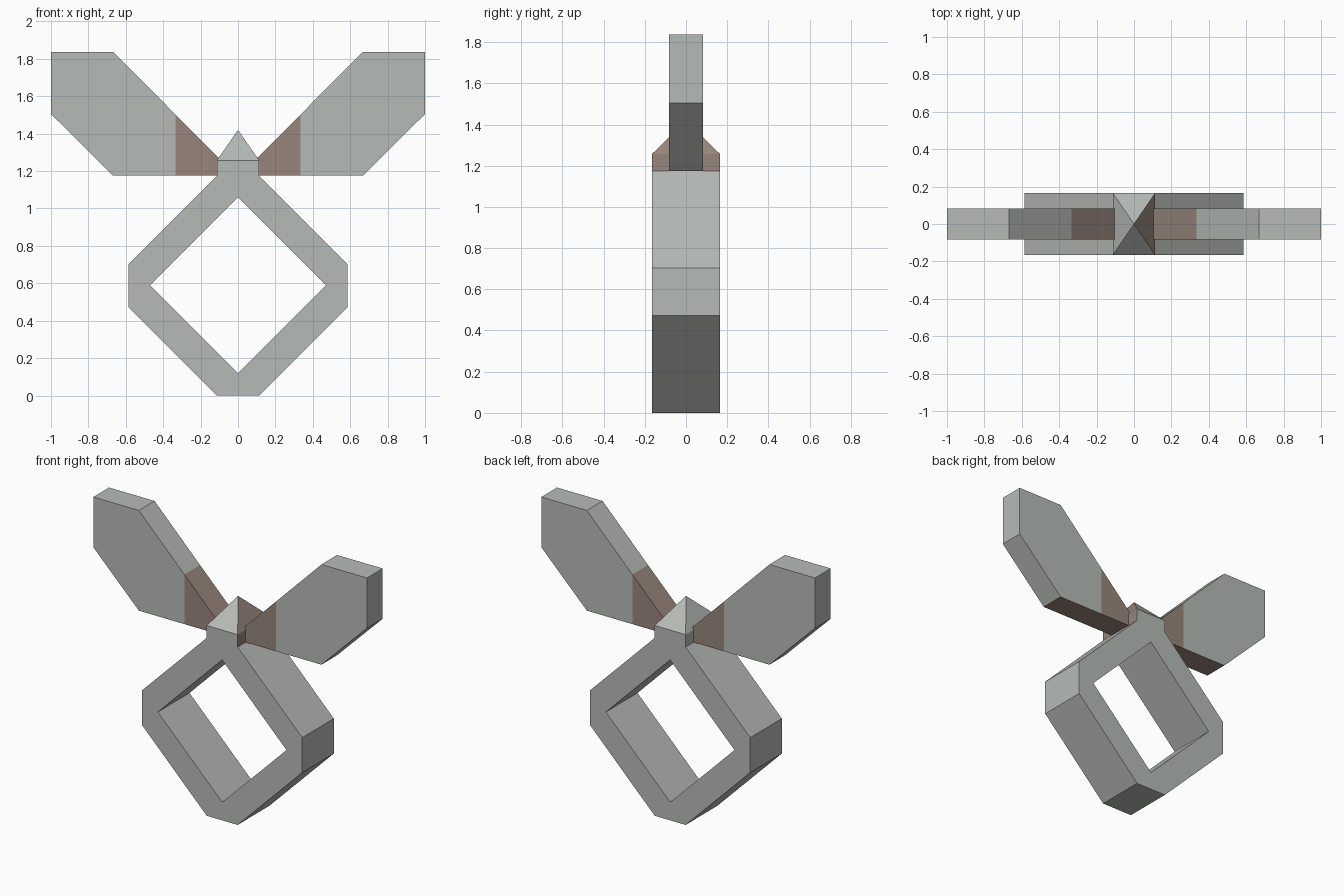
import bpy, bmesh

if "Cube" in bpy.data.objects:
    bpy.data.objects.remove(bpy.data.objects["Cube"])


def material(name, rgb):
    m = bpy.data.materials.new(name)
    m.diffuse_color = (*rgb, 1)
    m.use_nodes = True
    m.node_tree.nodes["Principled BSDF"].inputs["Base Color"].default_value = m.diffuse_color
    return m


GREY = material("pale grey", (0.47, 0.50, 0.47))
BROWN = material("dusty brown", (0.31, 0.237, 0.202))


def finish(name, bm, brown_rule, mirror):
    """Turn a bmesh into an object; faces matching brown_rule become brown."""
    for f in bm.faces:
        f.material_index = int(brown_rule(f))
    me = bpy.data.meshes.new(name)
    bm.to_mesh(me)
    bm.free()
    me.materials.append(GREY)
    me.materials.append(BROWN)
    ob = bpy.data.objects.new(name, me)
    bpy.context.collection.objects.link(ob)
    if mirror:
        ob.modifiers.new("Mirror", 'MIRROR').use_axis[0] = True
    return ob


def half_prism(name, outline, half_depth, brown_rule, open_x):
    """Extrude an x/z outline along y, remove caps at open_x, mirror in x."""
    bm = bmesh.new()
    base = bm.faces.new([bm.verts.new((x, -half_depth, z)) for x, z in outline])
    ext = bmesh.ops.extrude_face_region(bm, geom=[base], use_keep_orig=True)
    moved = [v for v in ext["geom"] if isinstance(v, bmesh.types.BMVert)]
    bmesh.ops.translate(bm, verts=moved, vec=(0, 2 * half_depth, 0))
    bmesh.ops.recalc_face_normals(bm, faces=bm.faces)
    caps = [f for f in bm.faces if all(abs(v.co.x - open_x) < 1e-4 for v in f.verts)]
    bmesh.ops.delete(bm, geom=caps, context='FACES')
    bm.normal_update()
    return finish(name, bm, brown_rule, True)


# Diamond ring body with clipped corners
half_prism("ring_body",
           [(0, 0), (.113, 0), (.585, .472), (.585, .703), (.113, 1.175),
            (0, 1.175), (0, 1.06), (.47, .59), (0, .12)],
           .165, lambda f: False, 0)

# Wing roots (brown) and outer blades (grey with a brown underside)
half_prism("wing_root",
           [(.10, 1.175), (.335, 1.175), (.335, 1.503), (.10, 1.268)],
           .082, lambda f: True, .335)
half_prism("wing_blade",
           [(.335, 1.175), (.667, 1.175), (1, 1.505), (1, 1.837),
            (.667, 1.837), (.335, 1.503)],
           .082, lambda f: f.normal.z < -.9, .335)

# Block and pyramid on top, brown on the right-hand side only
bm = bmesh.new()
corners = [(-.113, -.165), (.113, -.165), (.113, .165), (-.113, .165)]
low = [bm.verts.new((x, y, 1.175)) for x, y in corners]
top = [bm.verts.new((x, y, 1.257)) for x, y in corners]
apex = bm.verts.new((0, 0, 1.42))
for i in range(4):
    j = (i + 1) % 4
    bm.faces.new((low[i], low[j], top[j], top[i]))
    bm.faces.new((top[i], top[j], apex))
bm.normal_update()
finish("pyramid_cap", bm, lambda f: f.normal.x > .5, False)
